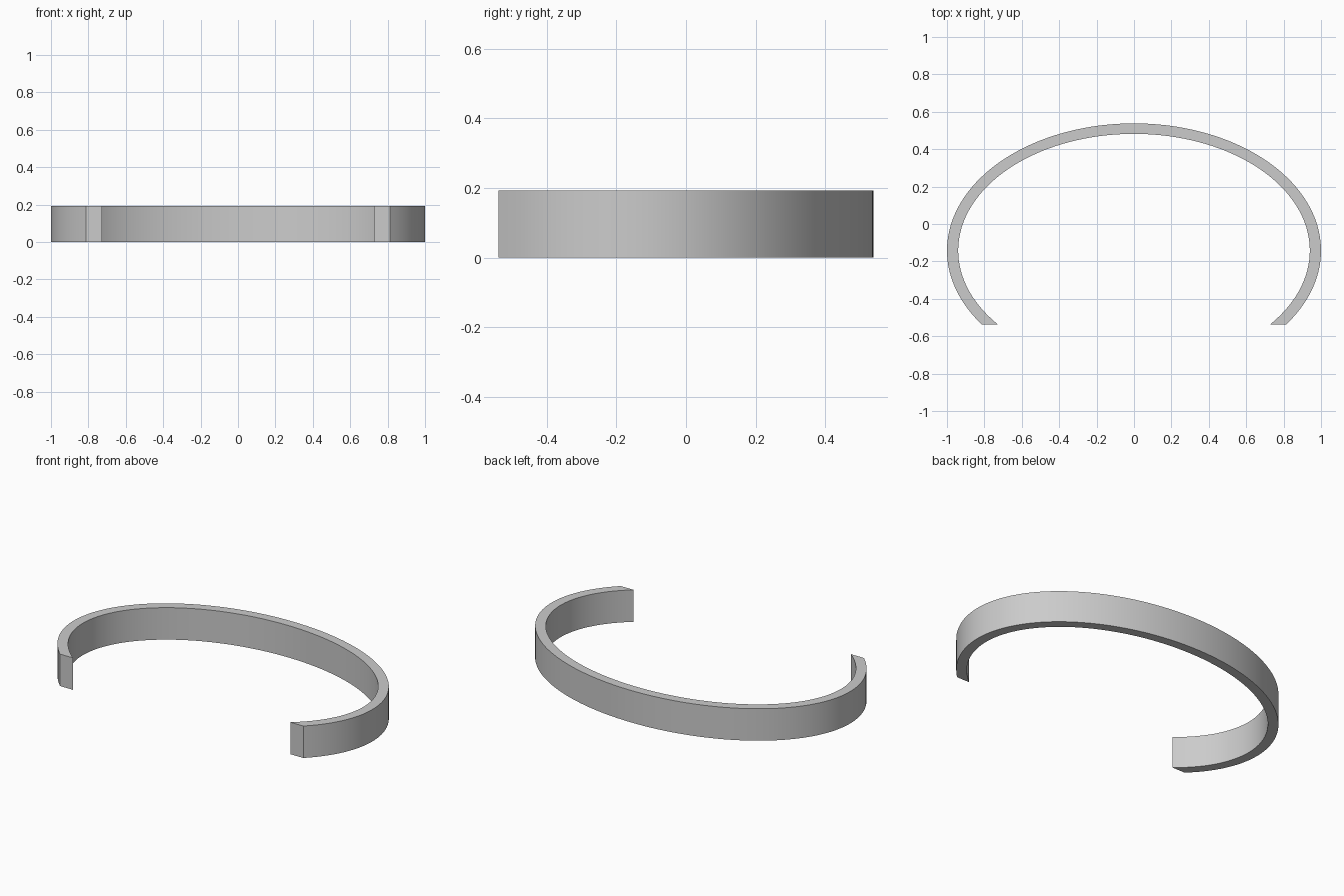
import bpy
import bmesh
import math

cube = bpy.data.objects.get("Cube")
if cube:
    bpy.data.objects.remove(cube, do_unlink=True)

HEIGHT = 0.193
CENTRE_Y = -0.142
CUT_Y = -0.538
STEPS = 96

grey = bpy.data.materials.new("plain grey")
grey.use_nodes = True
colour = (0.6, 0.6, 0.6, 1)
grey.diffuse_color = colour
grey.node_tree.nodes["Principled BSDF"].inputs["Base Color"].default_value = colour


def arc(a, b):
    """Points of an ellipse from the right cut, over the back, to the left cut."""
    start = math.asin((CUT_Y - CENTRE_Y) / b)
    sweep = math.pi - 2 * start
    angles = [start + sweep * i / STEPS for i in range(STEPS + 1)]
    return [(a * math.cos(t), CENTRE_Y + b * math.sin(t)) for t in angles]


# Open oval band: flat strip between two arcs, extruded upward
bm = bmesh.new()
outer = [bm.verts.new((x, y, 0)) for x, y in arc(1.0, 0.68)]
inner = [bm.verts.new((x, y, 0)) for x, y in arc(0.94, 0.624)]
for i in range(STEPS):
    bm.faces.new((outer[i], outer[i + 1], inner[i + 1], inner[i]))
top = bmesh.ops.extrude_face_region(bm, geom=bm.faces[:])
raised = [g for g in top["geom"] if isinstance(g, bmesh.types.BMVert)]
bmesh.ops.translate(bm, verts=raised, vec=(0, 0, HEIGHT))
bmesh.ops.recalc_face_normals(bm, faces=bm.faces[:])

mesh = bpy.data.meshes.new("open_oval_band")
bm.to_mesh(mesh)
bm.free()
mesh.materials.append(grey)
band = bpy.data.objects.new("open_oval_band", mesh)
bpy.context.collection.objects.link(band)

# Smooth walls with crisp rims and cut ends
bpy.context.view_layer.objects.active = band
band.select_set(True)
bpy.ops.object.shade_smooth_by_angle(angle=math.radians(30))
